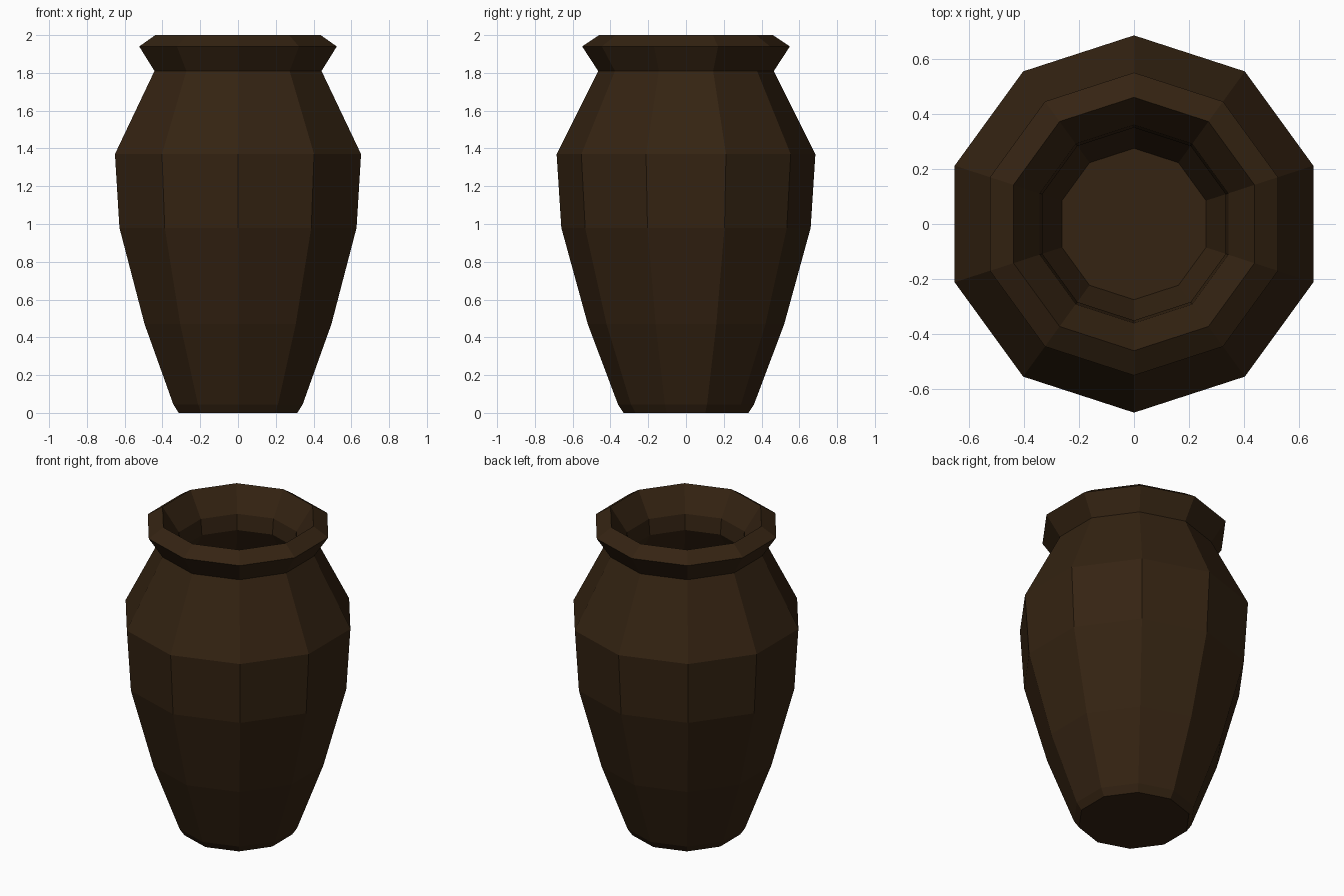
import bpy, bmesh, math

if "Cube" in bpy.data.objects:
    bpy.data.objects.remove(bpy.data.objects["Cube"])

SIDES = 10
# (radius, z): outside from foot to lip, then down the inside to the floor
PROFILE = [
    (0.33, 0.0), (0.36, 0.045), (0.52, 0.47), (0.66, 0.98), (0.685, 1.37),
    (0.465, 1.81), (0.55, 1.94), (0.46, 2.0),
    (0.36, 1.85), (0.35, 1.75), (0.58, 1.35), (0.56, 1.0), (0.43, 0.5), (0.275, 0.1),
]

# Ten-sided jar body with a corner facing front and back
bm = bmesh.new()
rings = []
for r, z in PROFILE:
    angles = [math.pi / 2 + 2 * math.pi * i / SIDES for i in range(SIDES)]
    rings.append([bm.verts.new((r * math.cos(a), r * math.sin(a), z)) for a in angles])
for lower, upper in zip(rings, rings[1:]):
    for i in range(SIDES):
        j = (i + 1) % SIDES
        bm.faces.new((lower[i], lower[j], upper[j], upper[i]))

# Underside and inner floor
bm.faces.new(rings[0][::-1])
bm.faces.new(rings[-1])
bmesh.ops.recalc_face_normals(bm, faces=bm.faces)

mesh = bpy.data.meshes.new("jar")
bm.to_mesh(mesh)
bm.free()
jar = bpy.data.objects.new("jar", mesh)
bpy.context.collection.objects.link(jar)

# Dark brown clay
clay = bpy.data.materials.new("dark_clay")
clay.diffuse_color = (0.035, 0.017, 0.006, 1)
clay.use_nodes = True
clay.node_tree.nodes["Principled BSDF"].inputs["Base Color"].default_value = clay.diffuse_color
mesh.materials.append(clay)
